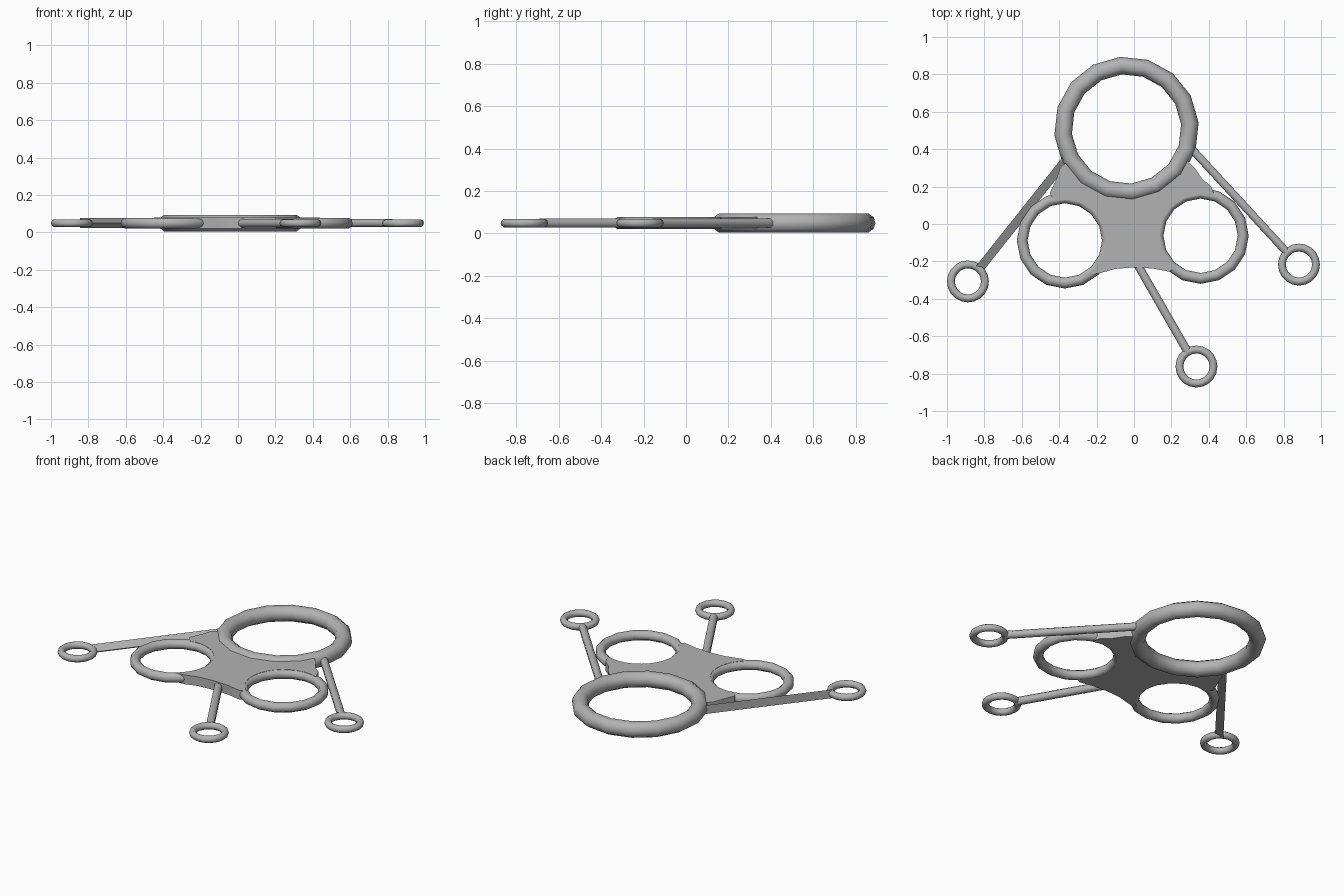
import bpy, bmesh, math
from mathutils import Vector

if "Cube" in bpy.data.objects:
    bpy.data.objects.remove(bpy.data.objects["Cube"])

MID = 0.049  # height of the shared centre plane

grey = bpy.data.materials.new("plain_grey")
grey.diffuse_color = (0.45, 0.45, 0.45, 1)
grey.use_nodes = True
grey.node_tree.nodes["Principled BSDF"].inputs["Base Color"].default_value = grey.diffuse_color


def finish(ob, name, smooth=True):
    ob.name = name
    ob.data.materials.append(grey)
    if smooth:
        bpy.ops.object.select_all(action='DESELECT')
        ob.select_set(True)
        bpy.context.view_layer.objects.active = ob
        bpy.ops.object.shade_smooth_by_angle(angle=math.radians(50))


def ring(name, x, y, major, minor, segs, turn=0):
    bpy.ops.mesh.primitive_torus_add(location=(x, y, MID), rotation=(0, 0, turn),
                                     major_radius=major, minor_radius=minor,
                                     major_segments=segs, minor_segments=10)
    finish(bpy.context.object, name)


def prism(name, bottom, offset, smooth):
    """Solid swept from a polygon along an offset."""
    bm = bmesh.new()
    a = [bm.verts.new(p) for p in bottom]
    b = [bm.verts.new(Vector(p) + Vector(offset)) for p in bottom]
    bm.faces.new(a)
    bm.faces.new(b[::-1])
    n = len(a)
    for i in range(n):
        bm.faces.new((a[i], b[i], b[(i + 1) % n], a[(i + 1) % n]))
    bmesh.ops.recalc_face_normals(bm, faces=bm.faces)
    me = bpy.data.meshes.new(name)
    bm.to_mesh(me)
    bm.free()
    ob = bpy.data.objects.new(name, me)
    bpy.context.collection.objects.link(ob)
    finish(ob, name, smooth)


def rod(name, start, end, radius, sides):
    """Rod between two plan points; a 3-sided rod stands its flat side outward."""
    s, e = Vector((*start, MID)), Vector((*end, MID))
    d = (e - s).normalized()
    side = Vector((d.y, -d.x, 0))
    pts = []
    for i in range(sides):
        t = math.tau * (i + 0.5) / sides
        pts.append(s + side * math.cos(t) * radius + Vector((0, 0, math.sin(t) * radius)))
    prism(name, pts, e - s, sides > 4)


def arc(cx, cy, r, a0, a1, n=14):
    return [(cx + r * math.cos(math.radians(a0 + (a1 - a0) * i / n)),
             cy + r * math.sin(math.radians(a0 + (a1 - a0) * i / n))) for i in range(n + 1)]


# Main rings
BIG, LEFT, RIGHT = (-0.04, 0.508), (-0.370, -0.088), (0.356, -0.063)
ring("big_ring", *BIG, 0.340, 0.047, 16, math.radians(5))
ring("left_ring", *LEFT, 0.228, 0.029, 16)
ring("right_ring", *RIGHT, 0.228, 0.029, 16)

# Web plate hugging the three rings, with concave outer edges
outline = (arc(*BIG, 0.34, 208, 334)
           + [(0.325, 0.30), (0.365, 0.24), (0.41, 0.205)]
           + arc(*RIGHT, 0.218, 68, 231)
           + [(0.19, -0.255), (0.10, -0.238), (0.0, -0.232), (-0.10, -0.240), (-0.19, -0.265)]
           + arc(*LEFT, 0.218, -56, 105)
           + [(-0.45, 0.165), (-0.415, 0.24), (-0.395, 0.30)])
prism("web_plate", [(x, y, 0.021) for x, y in outline], (0, 0, 0.057), True)

# Outrigger arms with small end rings: start, rod end, ring centre, radius, sides
arms = {
    "left": ((-0.372, 0.345), (-0.833, -0.235), (-0.888, -0.307), 0.031, 3),
    "right": ((0.305, 0.405), (0.818, -0.152), (0.882, -0.217), 0.023, 8),
    "front": ((0.015, -0.21), (0.288, -0.685), (0.334, -0.762), 0.024, 8),
}
for key, (start, end, centre, radius, sides) in arms.items():
    rod(key + "_arm", start, end, radius, sides)
    ring(key + "_end_ring", *centre, 0.091, 0.021, 20)
